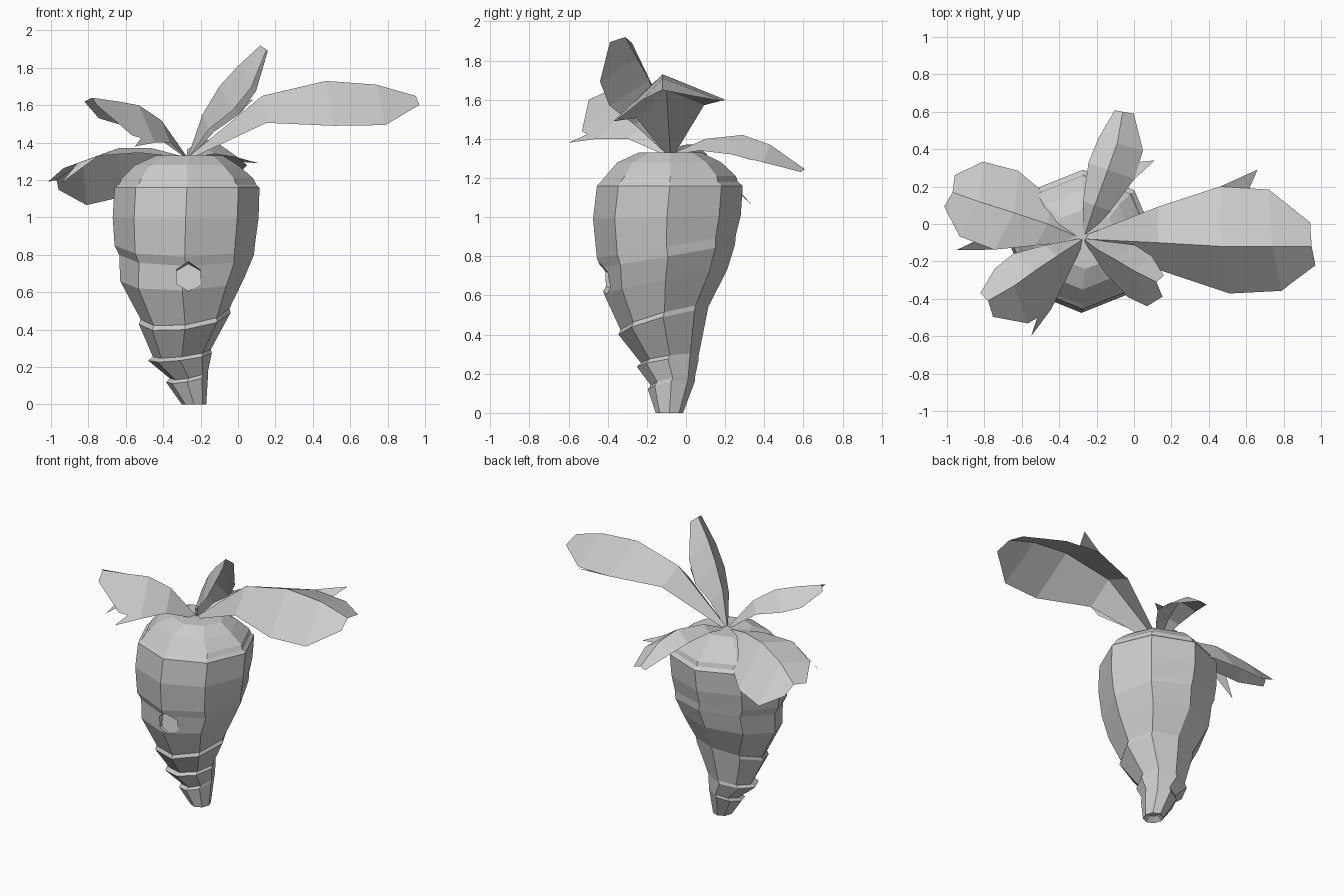
import bpy, bmesh, math
from mathutils import Vector

if "Cube" in bpy.data.objects:
    bpy.data.objects.remove(bpy.data.objects["Cube"])


def make_object(name, bm):
    bmesh.ops.recalc_face_normals(bm, faces=bm.faces)
    mesh = bpy.data.meshes.new(name)
    bm.to_mesh(mesh)
    bm.free()
    obj = bpy.data.objects.new(name, mesh)
    bpy.context.collection.objects.link(obj)
    return obj


# Root body: tilted octagonal rings (z, side tilt, back tilt, left, right, front, back)
RINGS = [
    (.03, 0, 0, -.265, -.205, -.115, -.055),
    (.00, 0, 0, -.30, -.17, -.155, -.015),
    (.14, .02, .02, -.385, -.16, -.195, .045),
    (.16, .02, .02, -.365, -.16, -.18, .045),
    (.255, .02, .02, -.48, -.14, -.25, .065),
    (.275, .02, .02, -.455, -.145, -.23, .065),
    (.46, .03, .06, -.53, -.04, -.345, .11),
    (.485, .03, .06, -.52, -.045, -.335, .115),
    (.67, .01, .06, -.63, .035, -.42, .21),
    (.80, 0, .06, -.635, .085, -.435, .25),
    (.85, 0, .06, -.66, .09, -.455, .255),
    (1.0, 0, .01, -.67, .11, -.475, .28),
    (1.16, 0, 0, -.66, .115, -.455, .29),
    (1.18, 0, 0, -.635, .095, -.435, .265),
    (1.21, 0, 0, -.62, .08, -.41, .255),
    (1.28, 0, 0, -.55, .0, -.35, .18),
    (1.33, 0, 0, -.44, -.08, -.24, .08),
]
bm = bmesh.new()
loops = []
for z, tx, ty, xl, xr, yf, yb in RINGS:
    loop = []
    for k in range(8):
        c, s = math.cos(k * math.pi / 4), math.sin(k * math.pi / 4)
        loop.append(bm.verts.new(((xl + xr) / 2 + c * (xr - xl) / 2,
                                  (yf + yb) / 2 + s * (yb - yf) / 2,
                                  z + tx * c + ty * s)))
    loops.append(loop)
for a, b in zip(loops, loops[1:]):
    for k in range(8):
        n = (k + 1) % 8
        bm.faces.new((a[k], a[n], b[n], b[k]))
bm.faces.new(loops[0][::-1])
bm.faces.new(loops[-1])
body = make_object("root_body", bm)

# Small hexagonal pit in the front, its floor facing slightly up
bpy.ops.mesh.primitive_cylinder_add(vertices=6, radius=.075, depth=.2,
                                    location=(-.265, -.48, .695),
                                    rotation=(math.radians(80), 0, 0))
cutter = bpy.context.object
cutter.name = "pit_cutter"
cutter.hide_render = True
mod = body.modifiers.new("pit", 'BOOLEAN')
mod.object = cutter
mod.operation = 'DIFFERENCE'
mod.solver = 'EXACT'
bpy.context.view_layer.objects.active = body
bpy.ops.object.modifier_apply(modifier=mod.name)
bpy.data.objects.remove(cutter)

# Leaves: ridge folded like a roof, with one ragged lobe at an edge
BASE = Vector((-.27, -.08, 1.32))
SHAPE = (.05, .6, 1, .95, .4)
DROP = (.05, .6, 1, .9, .2)


def leaf(name, ridge, left, right, lobe_side, lobe):
    """left / right = (width, drop, forward slide) of each half, lobe = extra tooth tip"""
    pts = [BASE] + [Vector(p) for p in ridge]
    bm = bmesh.new()
    mid = [bm.verts.new(p) for p in pts]
    for sign, (width, drop, slide) in ((1, left), (-1, right)):
        edge = []
        for i, p in enumerate(pts):
            d = pts[min(i + 1, 4)] - pts[max(i - 1, 0)]
            d.z = 0
            d.normalize()
            side = Vector((-d.y, d.x, 0)) * sign
            edge.append(bm.verts.new(p + (side * width + d * slide) * SHAPE[i]
                                     - Vector((0, 0, drop * DROP[i]))))
        for i in range(4):
            bm.faces.new((mid[i], mid[i + 1], edge[i + 1], edge[i]))
        if sign == lobe_side:
            root = edge[2].co.lerp(edge[3].co, .6)
            bm.faces.new((edge[2], bm.verts.new(root), bm.verts.new(lobe)))
    make_object(name, bm)


leaf("leaf_right", [(.13, -.1, 1.65), (.47, -.12, 1.73), (.74, -.12, 1.71), (.95, -.12, 1.65)],
     (.32, .13, -.02), (.25, .24, .05), 1, (.66, .29, 1.64))
leaf("leaf_upright", [(-.19, -.14, 1.55), (-.1, -.19, 1.7), (.0, -.25, 1.81), (.12, -.31, 1.92)],
     (.12, .15, .05), (.14, .13, .16), 1, (.08, -.16, 1.63))
leaf("leaf_front_left", [(-.41, -.17, 1.52), (-.53, -.25, 1.6), (-.64, -.33, 1.62), (-.78, -.41, 1.64)],
     (.22, .2, .05), (.14, .1, .04), 1, (-.55, -.6, 1.38))
leaf("leaf_left", [(-.46, -.0, 1.37), (-.64, .06, 1.37), (-.83, .12, 1.3), (-.97, .17, 1.2)],
     (.22, .04, .04), (.22, .26, .05), 1, (-.95, -.14, 1.18))
leaf("leaf_back", [(-.21, .1, 1.4), (-.14, .29, 1.42), (-.09, .43, 1.37), (-.06, .6, 1.25)],
     (.11, .06, 0), (.15, .1, 0), -1, (.11, .34, 1.29))
